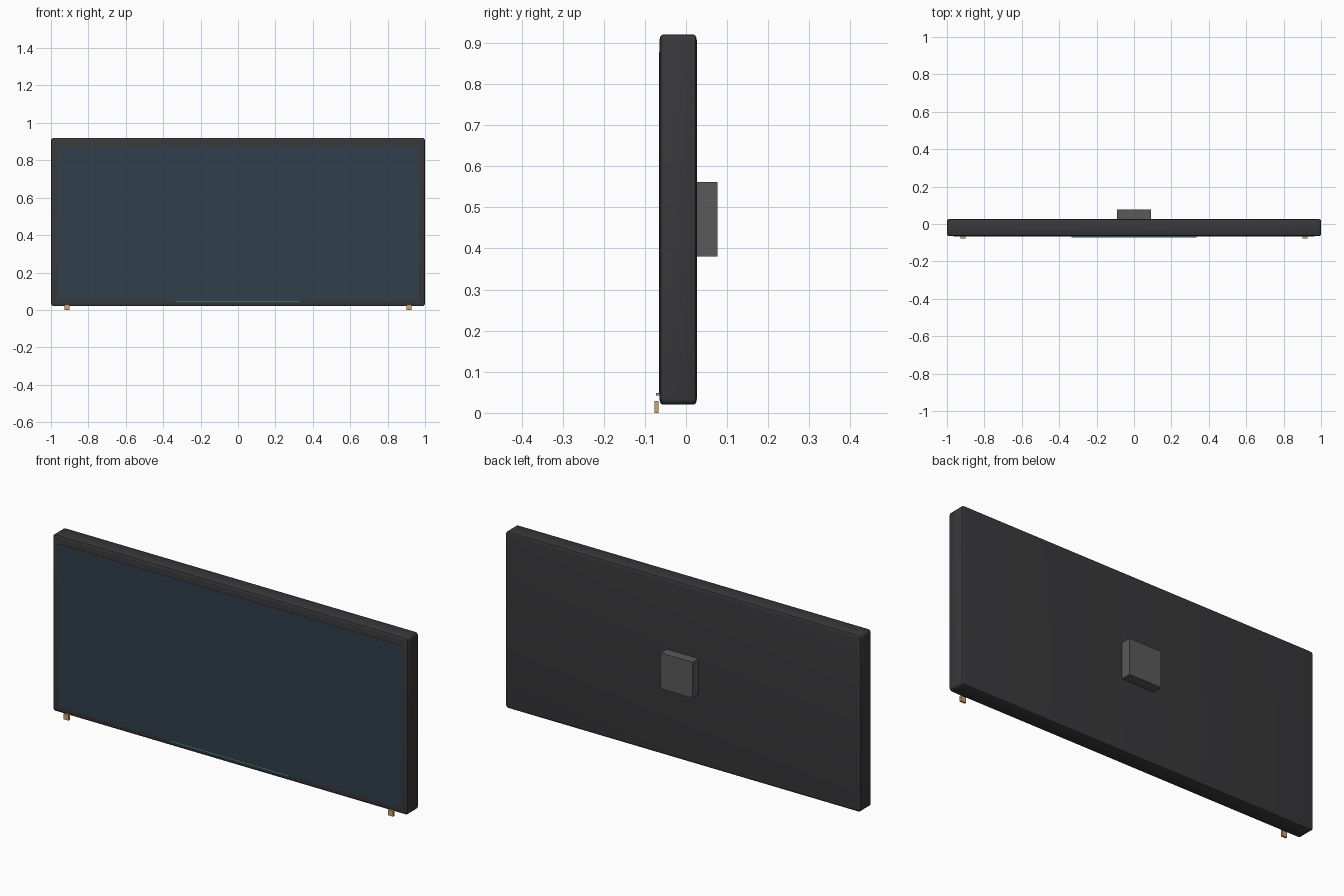
import bpy

if "Cube" in bpy.data.objects:
    bpy.data.objects.remove(bpy.data.objects["Cube"])


def material(name, rgb):
    m = bpy.data.materials.new(name)
    m.diffuse_color = (*rgb, 1)
    m.use_nodes = True
    m.node_tree.nodes["Principled BSDF"].inputs["Base Color"].default_value = m.diffuse_color
    return m


def box(name, lo, hi, mat):
    bpy.ops.mesh.primitive_cube_add(size=1, location=[(a + b) / 2 for a, b in zip(lo, hi)])
    ob = bpy.context.object
    ob.name = name
    ob.scale = [b - a for a, b in zip(lo, hi)]
    bpy.ops.object.transform_apply(location=False, rotation=False, scale=True)
    ob.data.materials.append(mat)
    return ob


dark = material("dark_shell", (0.04, 0.04, 0.043))
glass = material("dark_glass", (0.03, 0.05, 0.07))
grey = material("mount_grey", (0.1, 0.1, 0.105))
teal = material("teal_light", (0.1, 0.42, 0.42))
tan = material("tan_feet", (0.6, 0.38, 0.15))

# Rounded shell: the edge rounding is half as deep in y as in x and z
shell = box("display_shell", (-1, -0.11, 0.02), (1, 0.072, 0.92), dark)
bev = shell.modifiers.new("edge_round", 'BEVEL')
bev.width = 0.015
bev.segments = 3
shell.scale.y = 0.5
shell.location.y = -0.019
bpy.context.view_layer.objects.active = shell
bpy.ops.object.modifier_apply(modifier=bev.name)
bpy.ops.object.transform_apply(location=False, rotation=False, scale=True)
bpy.ops.object.shade_smooth_by_angle()

# Screen panel, barely proud of the shell
box("screen", (-0.965, -0.066, 0.048), (0.965, -0.06, 0.878), glass)

# Light strip along the lower bezel
box("light_strip", (-0.335, -0.073, 0.042), (0.335, -0.064, 0.048), teal)

# Block behind the centre
box("rear_mount", (-0.09, 0.02, 0.38), (0.09, 0.077, 0.562), grey)

# Small feet at the front lower corners
for side, x in (("left", -0.914), ("right", 0.914)):
    box(side + "_foot", (x - 0.014, -0.077, 0), (x + 0.014, -0.067, 0.029), tan)
